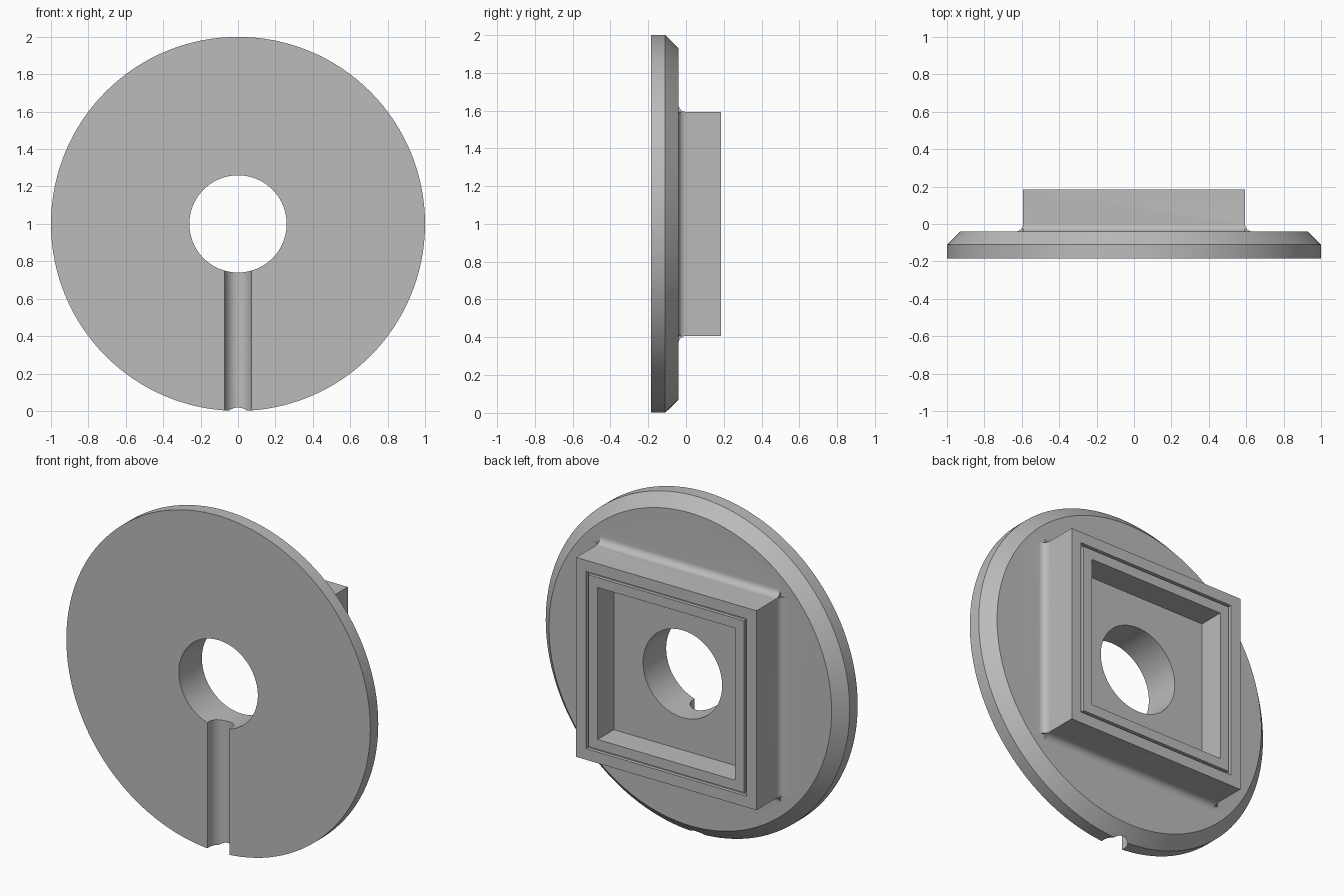
import bpy, bmesh, math
from mathutils import Vector, Matrix

old = bpy.data.objects.get("Cube")
if old:
    bpy.data.objects.remove(old, do_unlink=True)

FRONT, EDGE, BACK, TOP = -0.185, -0.11, -0.04, 0.185
BLOCK, POCKET, FLOOR, HOLE = 0.593, 0.452, 0.032, 0.26
FILLET, SLOT = 0.04, 0.072
CENTRE = Vector((0, 0, 1))

grey = bpy.data.materials.new("plain grey")
grey.use_nodes = True
grey.diffuse_color = (0.5, 0.5, 0.5, 1)
grey.node_tree.nodes["Principled BSDF"].inputs["Base Color"].default_value = grey.diffuse_color


def finish(name, bm):
    bmesh.ops.recalc_face_normals(bm, faces=bm.faces)
    mesh = bpy.data.meshes.new(name)
    bm.to_mesh(mesh)
    bm.free()
    mesh.materials.append(grey)
    ob = bpy.data.objects.new(name, mesh)
    bpy.context.collection.objects.link(ob)
    ob.location = CENTRE
    return ob


def prism(name, points, direction, turn=0):
    """Extrude a closed outline, then turn it about the y axis."""
    bm = bmesh.new()
    face = bm.faces.new([bm.verts.new(p) for p in points])
    new = bmesh.ops.extrude_face_region(bm, geom=[face])["geom"]
    verts = [v for v in new if isinstance(v, bmesh.types.BMVert)]
    bmesh.ops.translate(bm, verts=verts, vec=direction)
    bm.transform(Matrix.Rotation(turn, 4, 'Y'))
    return finish(name, bm)


def square(name, half, y0, y1):
    corners = [(-half, y0, -half), (half, y0, -half), (half, y0, half), (-half, y0, half)]
    return prism(name, corners, (0, y1 - y0, 0))


def lathe(name, profile, steps=128):
    """Stack of circles about the y axis, closed at both ends."""
    bm = bmesh.new()
    rings = []
    for r, y in profile:
        rings.append([bm.verts.new((r * math.sin(2 * math.pi * i / steps), y,
                                    r * math.cos(2 * math.pi * i / steps))) for i in range(steps)])
    for a, b in zip(rings, rings[1:]):
        for i in range(steps):
            j = (i + 1) % steps
            bm.faces.new((a[i], a[j], b[j], b[i]))
    bm.faces.new(rings[0])
    bm.faces.new(rings[-1])
    return finish(name, bm)


def combine(target, tool, operation):
    mod = target.modifiers.new(operation.lower(), 'BOOLEAN')
    mod.operation, mod.solver, mod.object = operation, 'EXACT', tool
    bpy.context.view_layer.objects.active = target
    bpy.ops.object.modifier_apply(modifier=mod.name)
    bpy.data.objects.remove(tool, do_unlink=True)


# Chamfered disc with the square boss on its back
disc = lathe("flanged_disc", [(1, FRONT), (1, EDGE), (1 + EDGE - BACK, BACK)])
combine(disc, square("square_boss", BLOCK, BACK - 0.05, TOP), 'UNION')

# Concave fillet along each side of the boss
curve = [(-BLOCK, BACK + FILLET * (1 - math.cos(t)), BLOCK + FILLET * (1 - math.sin(t)))
         for t in [math.pi / 2 * i / 10 for i in range(11)]]
outline = curve[::-1] + [(-BLOCK, BACK - 0.02, BLOCK + FILLET),
                         (-BLOCK, BACK - 0.02, BLOCK - 0.02),
                         (-BLOCK, BACK + FILLET, BLOCK - 0.02)]
for k in range(4):
    combine(disc, prism("boss_fillet", outline, (2 * BLOCK, 0, 0), k * math.pi / 2), 'UNION')

# Thin square groove around the rim of the boss
groove = square("groove_cutter", 0.527, TOP - 0.02, TOP + 0.1)
combine(groove, square("groove_core", 0.511, TOP - 0.1, TOP + 0.2), 'DIFFERENCE')
combine(disc, groove, 'DIFFERENCE')

# Square pocket and round through hole
combine(disc, square("pocket_cutter", POCKET, FLOOR, TOP + 0.1), 'DIFFERENCE')
combine(disc, lathe("hole_cutter", [(HOLE, FRONT - 0.1), (HOLE, TOP + 0.1)], 96), 'DIFFERENCE')

# Round-bottomed channel from the hole down to the rim
axis = FRONT + 0.021
channel = [(SLOT * math.cos(t), axis + SLOT * math.sin(t), -1.1)
           for t in [math.pi * i / 24 for i in range(25)]]
channel += [(-SLOT, FRONT - 0.1, -1.1), (SLOT, FRONT - 0.1, -1.1)]
combine(disc, prism("channel_cutter", channel, (0, 0, 1.0)), 'DIFFERENCE')

bpy.ops.object.select_all(action='DESELECT')
disc.select_set(True)
bpy.context.view_layer.objects.active = disc
bpy.ops.object.shade_smooth_by_angle(angle=math.radians(25))
